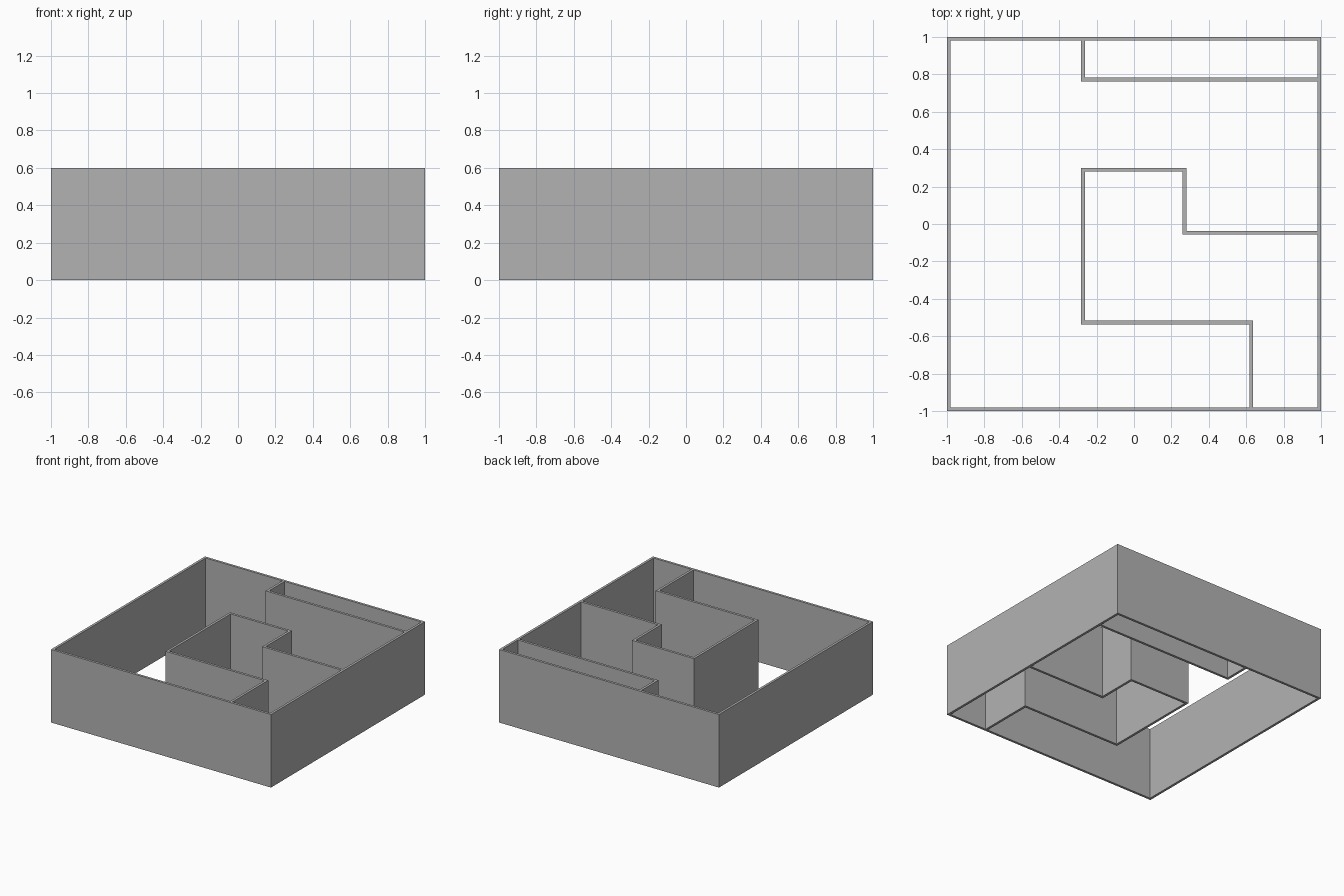
import bpy
import bmesh
from mathutils import Vector

HEIGHT = 0.6
THICK = 0.02
EDGE = 1 - THICK / 2      # centre line of the outer wall
INNER = 1 - THICK         # inside face of the outer wall

cube = bpy.data.objects.get("Cube")
if cube:
    bpy.data.objects.remove(cube, do_unlink=True)

# Plain grey for every wall
grey = bpy.data.materials.new("wall grey")
grey.use_nodes = True
colour = (0.45, 0.45, 0.45, 1)
grey.diffuse_color = colour
grey.node_tree.nodes["Principled BSDF"].inputs["Base Color"].default_value = colour


def mitre(before, point, after):
    """Half-thickness offset to the left of the path at one point."""
    normals = []
    for a, b in ((before, point), (point, after)):
        if a is not None and b is not None:
            d = (b - a).normalized()
            normals.append(Vector((-d.y, d.x)))
    total = sum(normals, Vector((0, 0)))
    return total * (THICK / 2 * len(normals) / total.length_squared
                    if len(normals) == 1 else THICK / (total.length_squared))


def wall(name, path, closed=False):
    """Upright wall of constant thickness with mitred corners along a path."""
    pts = [Vector(p) for p in path]
    n = len(pts)
    bm = bmesh.new()
    rings = []
    for i, p in enumerate(pts):
        before = pts[i - 1] if closed or i else None
        after = pts[(i + 1) % n] if closed or i < n - 1 else None
        off = mitre(before, p, after)
        corners = ((p + off, 0), (p - off, 0), (p - off, HEIGHT), (p + off, HEIGHT))
        rings.append([bm.verts.new((c.x, c.y, z)) for c, z in corners])
    for i in range(n if closed else n - 1):
        a, b = rings[i], rings[(i + 1) % n]
        for k in range(4):
            m = (k + 1) % 4
            bm.faces.new((a[k], a[m], b[m], b[k]))
    if not closed:
        bm.faces.new(rings[0])
        bm.faces.new(rings[-1])
    bmesh.ops.recalc_face_normals(bm, faces=bm.faces)
    mesh = bpy.data.meshes.new(name)
    bm.to_mesh(mesh)
    bm.free()
    mesh.materials.append(grey)
    obj = bpy.data.objects.new(name, mesh)
    bpy.context.collection.objects.link(obj)
    return obj


# Square outer shell, open above and below
wall("outer_wall", [(-EDGE, -EDGE), (EDGE, -EDGE), (EDGE, EDGE), (-EDGE, EDGE)], closed=True)

# Narrow room in the back left corner
wall("back_room_wall", [(-0.273, INNER), (-0.273, 0.773), (INNER, 0.773)])

# Stepped partition around the middle rooms
wall("middle_room_wall", [(INNER, -0.047), (0.27, -0.047), (0.27, 0.29), (-0.273, 0.29),
                          (-0.273, -0.527), (0.627, -0.527), (0.627, -INNER)])
